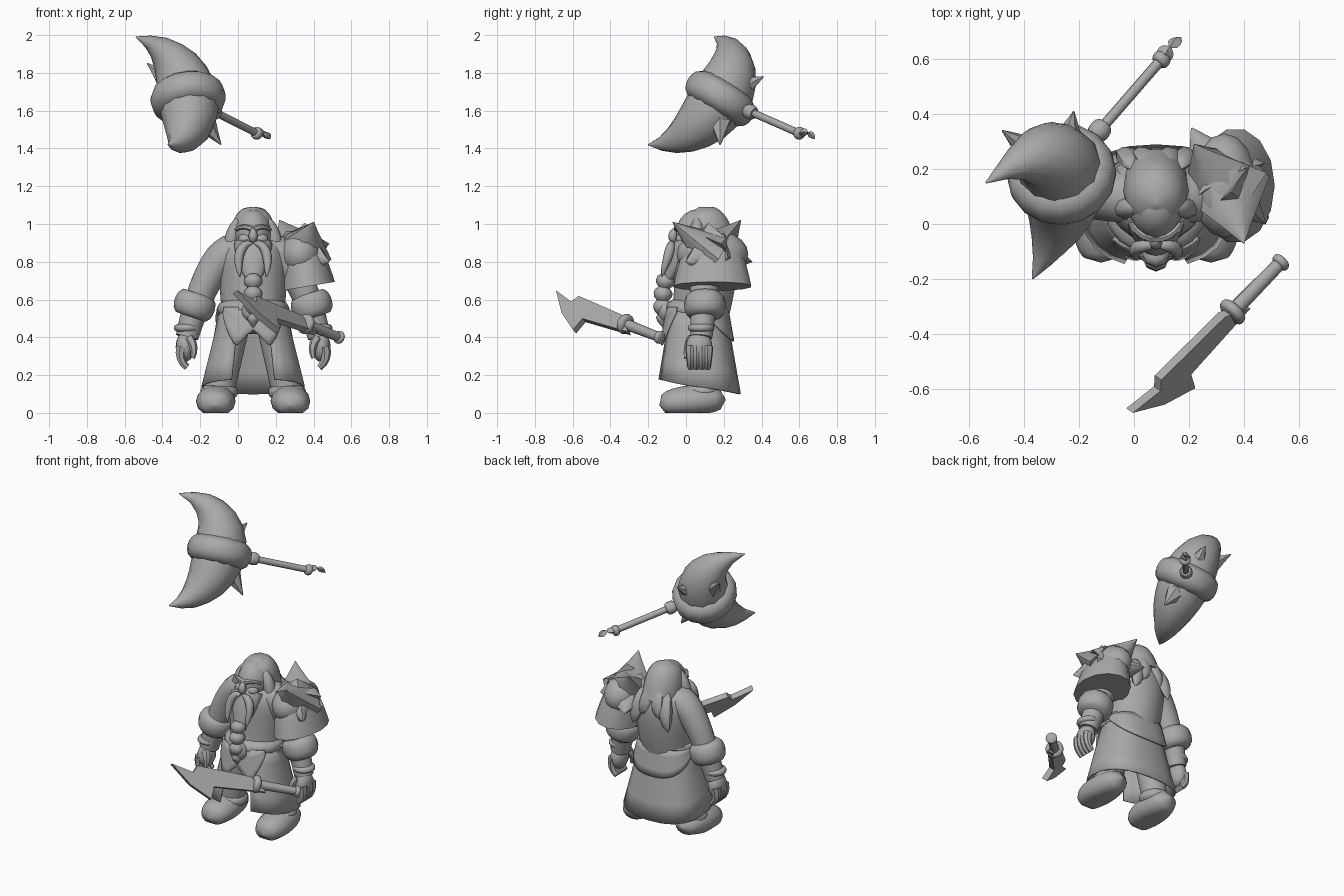
import bpy
import bmesh
from math import sin, cos, pi, radians, copysign
from mathutils import Vector, Matrix

cube = bpy.data.objects.get("Cube")
if cube:
    bpy.data.objects.remove(cube, do_unlink=True)

CENTRE = 0.08  # centre line of the figure
shade = 0.4
grey = bpy.data.materials.new("plain grey")
grey.use_nodes = True
grey.diffuse_color = (shade, shade, shade, 1)
for node in grey.node_tree.nodes:
    if node.type == "BSDF_PRINCIPLED":
        node.inputs["Base Color"].default_value = grey.diffuse_color
parts = []


def finish(name, bm):
    bmesh.ops.recalc_face_normals(bm, faces=bm.faces)
    mesh = bpy.data.meshes.new(name)
    bm.to_mesh(mesh)
    bm.free()
    mesh.materials.append(grey)
    obj = bpy.data.objects.new(name, mesh)
    bpy.context.collection.objects.link(obj)
    parts.append(obj)
    return obj


def bezier(points, t):
    points = [Vector(p) for p in points]
    while len(points) > 1:
        points = [p.lerp(q, t) for p, q in zip(points, points[1:])]
    return points[0]


def taper(start, end):
    return lambda t: start + (end - start) * t


def bulge(size, power=0.5):
    return lambda t: size * abs(sin(pi * t)) ** power


def tube(name, points, radius, flat=1.0, sides=12, steps=8):
    """Sweep a round or flattened section along a curve, resting on the ground."""
    bm = bmesh.new()
    run = (bezier(points, 1) - bezier(points, 0)).normalized()
    ref = Vector((0, 0, 1)) if abs(run.x) > 0.7 else Vector((1, 0, 0))
    rings = []
    for i in range(steps + 1):
        t = i / steps
        tangent = bezier(points, min(t + 0.01, 1)) - bezier(points, max(t - 0.01, 0))
        tangent.normalize()
        wide = (ref - tangent * tangent.dot(ref)).normalized()
        deep = tangent.cross(wide) * flat
        size = max(radius(t), 0.003)
        ring = []
        for k in range(sides):
            angle = 2 * pi * k / sides
            spot = bezier(points, t) + (wide * cos(angle) + deep * sin(angle)) * size
            spot.z = max(spot.z, 0)
            ring.append(bm.verts.new(spot))
        rings.append(ring)
    for low, high in zip(rings, rings[1:]):
        for k in range(sides):
            n = (k + 1) % sides
            bm.faces.new((low[k], low[n], high[n], high[k]))
    bm.faces.new(rings[0][::-1])
    bm.faces.new(rings[-1])
    return finish(name, bm)


def band(name, middle, axis, size, height, flat=1.0):
    """Rounded ring around a limb, waist or handle."""
    half = Vector(axis).normalized() * height / 2
    middle = Vector(middle)
    swell = bulge(size / 4)
    tube(name, [middle - half, middle + half], lambda t: size * 3 / 4 + swell(t), flat, 16, 6)


def ball(name, middle, radii):
    bm = bmesh.new()
    bmesh.ops.create_uvsphere(bm, u_segments=16, v_segments=10, radius=1)
    bm.transform(Matrix.Translation(middle) @ Matrix.Diagonal((*radii, 1)))
    finish(name, bm)


def wrap(name, bottom, offset, start, end, steps=20, rows=4):
    """Cloth hung from the waist; angle zero is the front."""
    bm = bmesh.new()
    top = 0.56
    grid = []
    for i in range(steps + 1):
        angle = start + (end - start) * i / steps
        side, ahead = [copysign(abs(w) ** 0.8, w) for w in (sin(angle), cos(angle))]
        column = []
        for j in range(rows + 1):
            z = top + (bottom(angle) - top) * j / rows
            flare = (top - z) / 4 + offset
            column.append(bm.verts.new((CENTRE + (0.17 + flare) * side,
                                        0.06 - (0.15 + flare * 0.7) * ahead, z)))
        grid.append(column)
    for p, q in zip(grid, grid[1:]):
        for j in range(rows):
            bm.faces.new((p[j], p[j + 1], q[j + 1], q[j]))
    finish(name, bm).modifiers.new("thickness", "SOLIDIFY").thickness = 0.01


# Torso, belt and cloth
def mid(y, z):
    return Vector((CENTRE, y, z))


tube("torso", [mid(.06, .45), mid(.12, .7), mid(.1, .95)],
     lambda t: (.16 + .04 * t) * (1 - t ** 8) ** .5, .92, 18, 14)
band("belt", mid(.06, .55), (0, 0, 1), .19, .1, .92)
ball("buckle", mid(-.11, .54), (.06, .04, .06))
wrap("skirt", lambda a: .14 + .04 * cos(a), 0, .36, 2 * pi - .36)
wrap("back_flap", lambda a: .38 + .07 * (a - pi) ** 2, .02, pi / 2, 3 * pi / 2)
wrap("front_flaps", lambda a: .35 + .3 * abs(abs(a) - .3), .02, -.9, .9)

for s, side in ((-1, "right"), (1, "left")):
    def at(out, y, z):
        return Vector((CENTRE + s * out, y, z))

    # Leg and boot
    ankle = at(.18, .08, .11)
    tube(side + "_leg", [at(.1, .07, .5), ankle], taper(.09, .08))
    band(side + "_boot_cuff", ankle, (0, 0, 1), .1, .07)
    tube(side + "_boot", [at(.19, .21, .07), at(.2, 0, .07), at(.2, -.14, .04)],
         bulge(.105, .3), .8, 14, 14)

    # Arm, rolled sleeve and bracelet
    wrist = at(.35, .08, .4)
    tube(side + "_arm", [at(.1, .1, .85), at(.2, .1, .85), at(.3, .1, .6), wrist],
         taper(.1, .06), 1, 14, 12)
    band(side + "_sleeve_roll", at(.31, .1, .57), (-s, 0, 3), .11, .13)
    band(side + "_bracelet", at(.35, .08, .45), (0, 0, 1), .07, .04)

    # Hand with closely held fingers
    ball(side + "_palm", at(.36, .07, .35), (.05, .07, .08))
    for i in range(4):
        knuckle = at(.38, .025 + i * .03, .35)
        tube(side + "_finger", [knuckle, knuckle + Vector((s * .02, 0, -.07)),
                                knuckle + Vector((-s * .03, 0, -.11))], taper(.03, .018), 1, 7, 4)
    tube(side + "_thumb", [at(.34, .03, .39), at(.3, 0, .35), at(.32, 0, .29)],
         taper(.03, .012), 1, 6, 4)

    # Hair locks
    tube(side + "_side_hair", [at(.06, .06, 1.04), at(.12, .06, .95), at(.13, .05, .82)],
         bulge(.038), 1, 8)
    for i in range(2):
        root = at(i * .06 + .03, .2, .98 - i * .04)
        tube(side + "_back_lock", [root, root + Vector((0, .06, -.1)),
                                   root + Vector((s * .04, .06, -.2 - i * .03))], bulge(.045), .7, 7)

    # Brow, cheek and moustache
    tube(side + "_brow", [at(0, -.05, .97), at(.05, -.06, 1), at(.09, 0, .97)],
         taper(.016, .01), 1, 6, 4)
    ball(side + "_cheek", at(.04, -.02, .92), (.04, .035, .03))
    tube(side + "_moustache", [at(0, -.08, .9), at(.1, -.07, .9), at(.07, -.13, .72)],
         bulge(.026), 1, 8)

# Head and beard
ball("head", mid(.07, .95), (.1, .125, .13))
tube("hair_cap", [mid(.15, .85), mid(.07, 1.09)], lambda t: .12 * (1 - t ** 4) ** .5, 1.1, 14, 10)
tube("nose", [mid(-.05, .98), mid(-.09, .93), mid(-.05, .9)], bulge(.024), 1, 8)
tube("beard", [mid(0, .9), mid(-.1, .7)], lambda t: .1 * cos(t * 1.2), .6)
ripple = bulge(.02)
tube("beard_braid", [mid(-.1, .73), mid(-.14, .6), mid(-.12, .45)],
     lambda t: (.03 + ripple(t * 4)) * (1 - t ** 6), 1, 8, 16)

# Shoulder armour on the left arm: cap, flared shell and horned corners
pad = Vector((.33, .14, .84))
ball("shoulder_cap", pad, (.12, .19, .13))
tube("shoulder_shell", [(.32, .14, .97), (.37, .14, .67)], lambda t: .145 * t ** .3, 1.45, 14)
for tip in ((.4, -.07, 1.01), (.22, .29, 1.02), (.21, .35, .8), (.48, 0, .8)):
    tube("shoulder_horn", [pad, tip], taper(.17, 0), .8, 6, 4)

# Floating curved hammer
horns = [(-.37, -.2, 1.42), (-.2, .1, 1.4), (-.2, .4, 1.9), (-.54, .15, 1.99)]
heart = bezier(horns, .5)
tube("hammer_head", horns, bulge(.16, 1), 1, 12, 14)
band("hammer_band", heart, (-.1, .5, .8), .2, .16)
for tip in ((-.22, .41, 1.78), (-.09, .18, 1.42), (-.48, .34, 1.85)):
    tube("hammer_spike", [heart, tip], taper(.13, 0), 1, 6, 4)
pommel = Vector((.1, .6, 1.48))
tube("hammer_handle", [heart, pommel], taper(.02, .02), 1, 8, 2)
band("hammer_collar", heart.lerp(pommel, .38), pommel - heart, .04, .06)
band("hammer_end_ring", pommel, pommel - heart, .034, .04)
ripple = bulge(.02)
tube("hammer_pommel", [pommel, (.13, .65, 1.5), (.17, .68, 1.45)],
     lambda t: .015 * (1 - t) + ripple(t * 2), .7, 4, 8)


# Floating blade: one flat profile in a plane that leans outward below its spine
def slant(y, z):
    spine = .36 - y * .35
    return Vector((y * .945 + .66 + (spine - z) * .8, y, z))


bm = bmesh.new()
outline = [slant(*p) for p in ((-.68, .64), (-.6, .58), (-.56, .61), (-.33, .51),
                               (-.3, .42), (-.54, .49), (-.59, .43), (-.65, .52))]
across = Vector((1, -.7, .8)) * .012
front = [bm.verts.new(p + across) for p in outline]
back = [bm.verts.new(p - across) for p in outline]
bm.faces.new(front)
bm.faces.new(back[::-1])
for i in range(len(outline)):
    n = (i + 1) % len(outline)
    bm.faces.new((front[i], back[i], back[n], front[n]))
finish("blade", bm)
guard, butt = slant(-.32, .47), slant(-.14, .4)
tube("blade_grip", [guard, butt], taper(.03, .025), 1, 8, 2)
band("blade_guard", guard, butt - guard, .055, .04)
band("blade_butt", butt, butt - guard, .035, .03)

# Soft shading with crisp edges
bpy.ops.object.select_all(action="DESELECT")
for obj in parts:
    obj.select_set(True)
bpy.context.view_layer.objects.active = parts[0]
bpy.ops.object.shade_smooth_by_angle(angle=radians(50))
